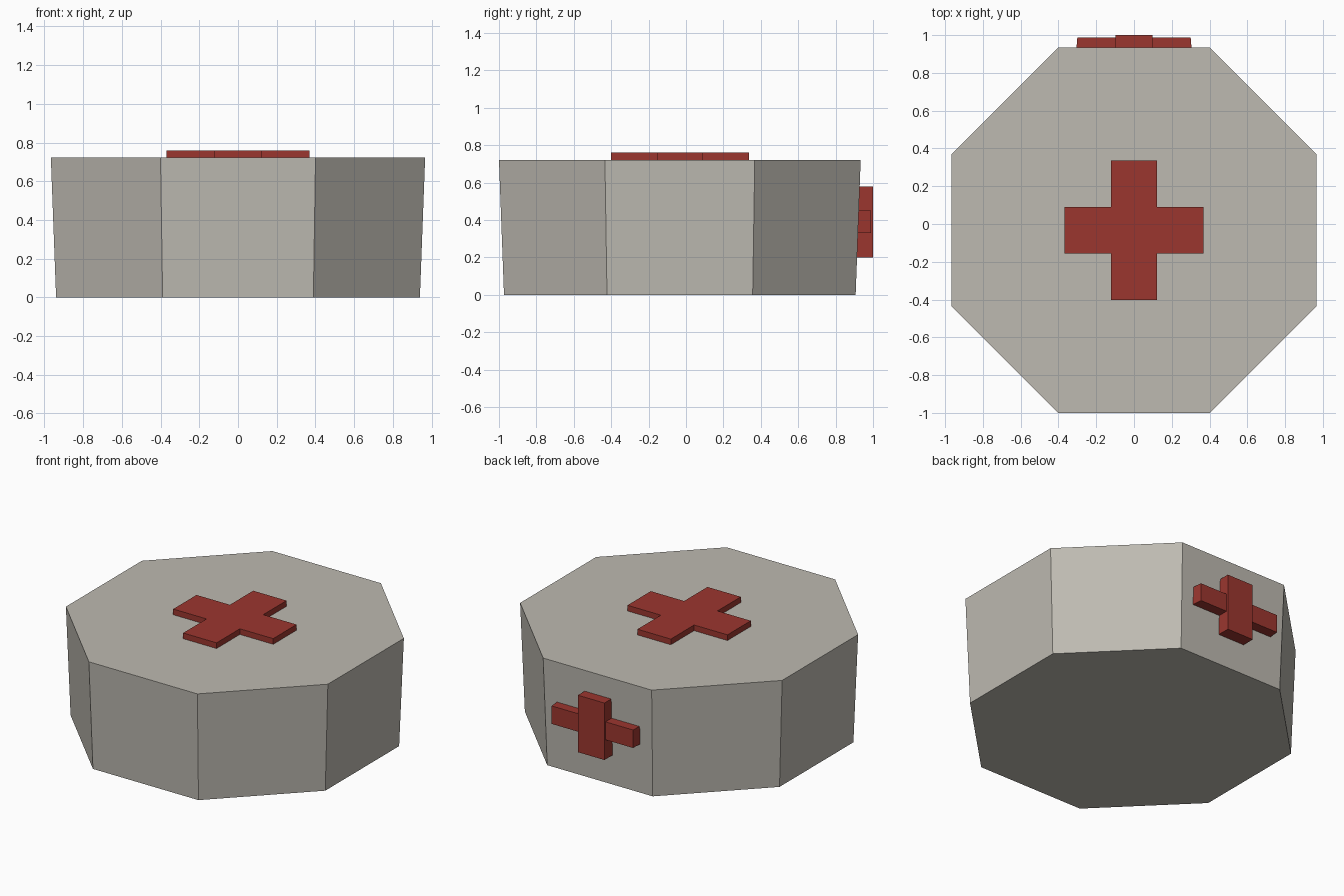
import bpy, bmesh, math

if "Cube" in bpy.data.objects:
    bpy.data.objects.remove(bpy.data.objects["Cube"])

CY = -0.033          # centre of the drum in y
TOP = 0.722          # height of the drum


def material(name, rgb):
    m = bpy.data.materials.new(name)
    m.diffuse_color = (*rgb, 1)
    m.use_nodes = True
    m.node_tree.nodes["Principled BSDF"].inputs["Base Color"].default_value = m.diffuse_color
    return m


grey = material("warm_grey", (0.51, 0.49, 0.44))
red = material("dark_red", (0.33, 0.037, 0.028))


def loft(name, lower, upper, mat):
    """Closed solid between two matching outlines of 3D points."""
    bm = bmesh.new()
    a = [bm.verts.new(p) for p in lower]
    b = [bm.verts.new(p) for p in upper]
    n = len(a)
    bm.faces.new(a[::-1])
    bm.faces.new(b)
    for i in range(n):
        j = (i + 1) % n
        bm.faces.new((a[i], a[j], b[j], b[i]))
    bmesh.ops.recalc_face_normals(bm, faces=bm.faces)
    me = bpy.data.meshes.new(name)
    bm.to_mesh(me)
    bm.free()
    me.materials.append(mat)
    ob = bpy.data.objects.new(name, me)
    bpy.context.collection.objects.link(ob)
    return ob


def octagon(apothem, z):
    r = apothem / math.cos(math.pi / 8)
    angles = [math.pi / 8 + k * math.pi / 4 for k in range(8)]
    return [(r * math.cos(t), CY + r * math.sin(t), z) for t in angles]


def cross(arm, half, z):
    a, h = arm, half
    pts = [(h, h), (h, a), (-h, a), (-h, h), (-a, h), (-a, -h),
           (-h, -h), (-h, -a), (h, -a), (h, -h), (a, -h), (a, h)]
    return [(x, y + CY, z) for x, y in pts]


def upright_rect(hx, z0, z1, y):
    return [(-hx, y, z0), (hx, y, z0), (hx, y, z1), (-hx, y, z1)]


# Eight-sided drum, slightly wider at the top
loft("drum_body", octagon(0.94, 0), octagon(0.967, TOP), grey)

# Flat cross on the lid
loft("lid_cross", cross(0.369, 0.123, TOP), cross(0.369, 0.123, 0.76), red)

# Cross on the back wall, made of two bars
loft("back_cross_upright", upright_rect(0.098, 0.2, 0.58, 0.90),
     upright_rect(0.098, 0.2, 0.58, 1.0), red)
loft("back_cross_bar", upright_rect(0.307, 0.33, 0.45, 0.90),
     upright_rect(0.3, 0.33, 0.45, 0.988), red)
